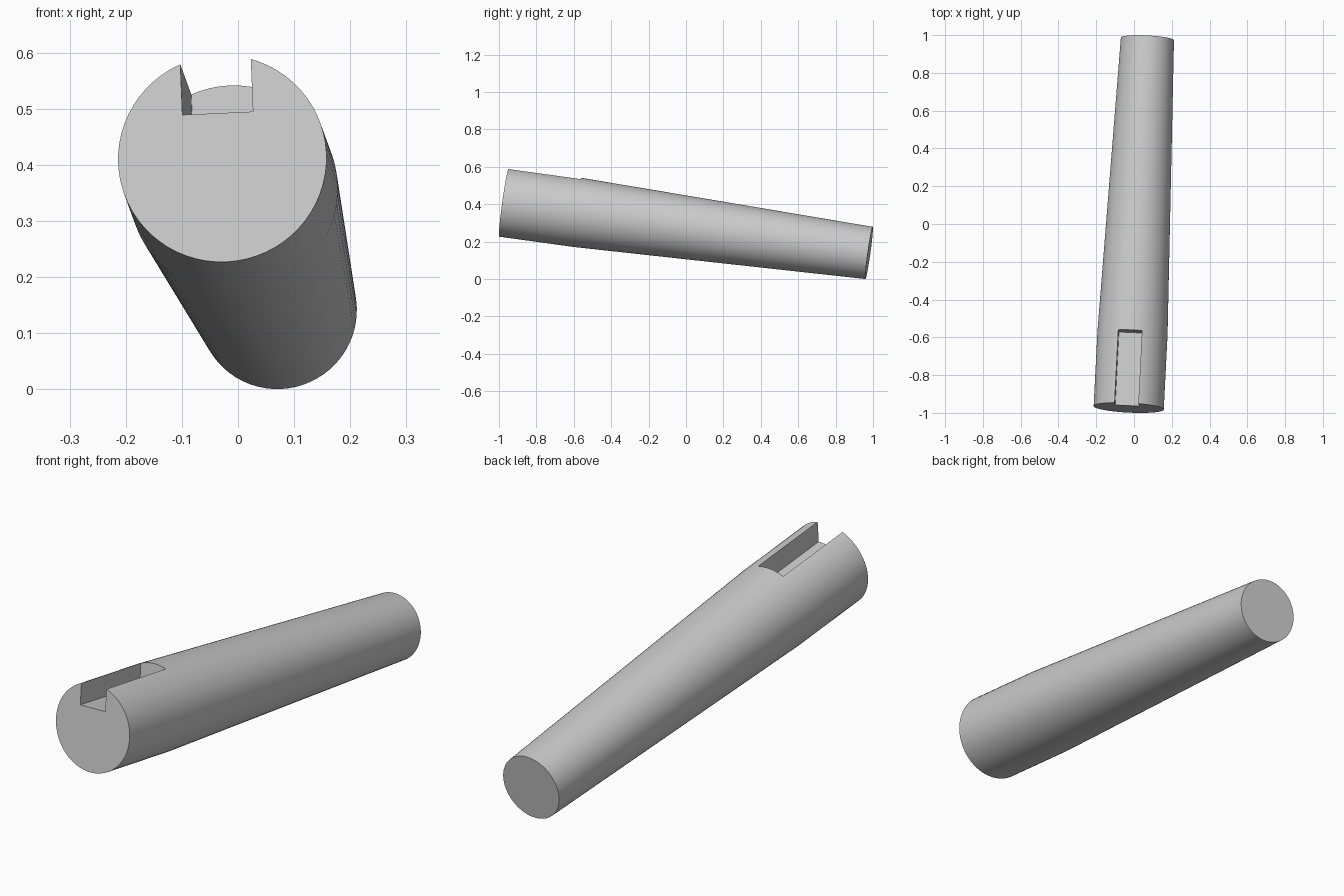
import bpy
import bmesh
import math
from mathutils import Matrix, Vector

cube = bpy.data.objects.get("Cube")
if cube:
    bpy.data.objects.remove(cube, do_unlink=True)

FRONT = Vector((-0.028, -0.973, 0.411))   # centre of the slotted end
BACK = Vector((0.071, 0.979, 0.140))      # centre of the narrow end
R_FRONT, R_BACK = 0.186, 0.141
STRAIGHT = 0.4                            # length before the taper starts
SLOT_LENGTH, SLOT_WIDTH, SLOT_FLOOR = 0.391, 0.126, 0.082
SIDES = 64

# Local frame: x across, y along the shaft, z up through the slot
axis = (BACK - FRONT).normalized()
across = axis.cross(Vector((0, 0, 1))).normalized()
up = across.cross(axis)
frame = Matrix((across, axis, up)).transposed().to_4x4()
frame = Matrix.Translation(FRONT) @ frame @ Matrix.Rotation(math.radians(-2.7), 4, 'Y')
length = (BACK - FRONT).length

grey = bpy.data.materials.new("plain grey")
grey.use_nodes = True
colour = (0.6, 0.6, 0.6, 1)
grey.diffuse_color = colour
grey.node_tree.nodes["Principled BSDF"].inputs["Base Color"].default_value = colour


def make_object(name, bm):
    bmesh.ops.recalc_face_normals(bm, faces=bm.faces)
    mesh = bpy.data.meshes.new(name)
    bm.to_mesh(mesh)
    bm.free()
    mesh.materials.append(grey)
    obj = bpy.data.objects.new(name, mesh)
    bpy.context.collection.objects.link(obj)
    obj.matrix_world = frame
    return obj


# Shaft: straight section followed by a long taper
bm = bmesh.new()
rings = []
for y, r in ((0, R_FRONT), (STRAIGHT, R_FRONT), (length, R_BACK)):
    angles = [2 * math.pi * i / SIDES for i in range(SIDES)]
    rings.append([bm.verts.new((r * math.cos(a), y, r * math.sin(a))) for a in angles])
for a, b in zip(rings, rings[1:]):
    for i in range(SIDES):
        j = (i + 1) % SIDES
        bm.faces.new((a[i], a[j], b[j], b[i]))
bm.faces.new(rings[0])
bm.faces.new(rings[-1])
shaft = make_object("tapered_shaft", bm)

# Slot cutter: open at the front end and the top
bm = bmesh.new()
overhang, height = 0.1, 0.3
bmesh.ops.create_cube(bm, size=1)
bmesh.ops.scale(bm, vec=(SLOT_WIDTH, SLOT_LENGTH + overhang, height), verts=bm.verts)
bmesh.ops.translate(bm, verts=bm.verts, vec=(
    -0.005, (SLOT_LENGTH - overhang) / 2, SLOT_FLOOR + height / 2))
cutter = make_object("slot_cutter", bm)
cutter.hide_render = True

cut = shaft.modifiers.new("slot", 'BOOLEAN')
cut.operation = 'DIFFERENCE'
cut.solver = 'EXACT'
cut.object = cutter
bpy.ops.object.select_all(action='DESELECT')
shaft.select_set(True)
bpy.context.view_layer.objects.active = shaft
bpy.ops.object.modifier_apply(modifier=cut.name)
bpy.data.objects.remove(cutter, do_unlink=True)

# Smooth sides, crisp ends and slot edges
bpy.ops.object.shade_smooth_by_angle(angle=math.radians(30))
